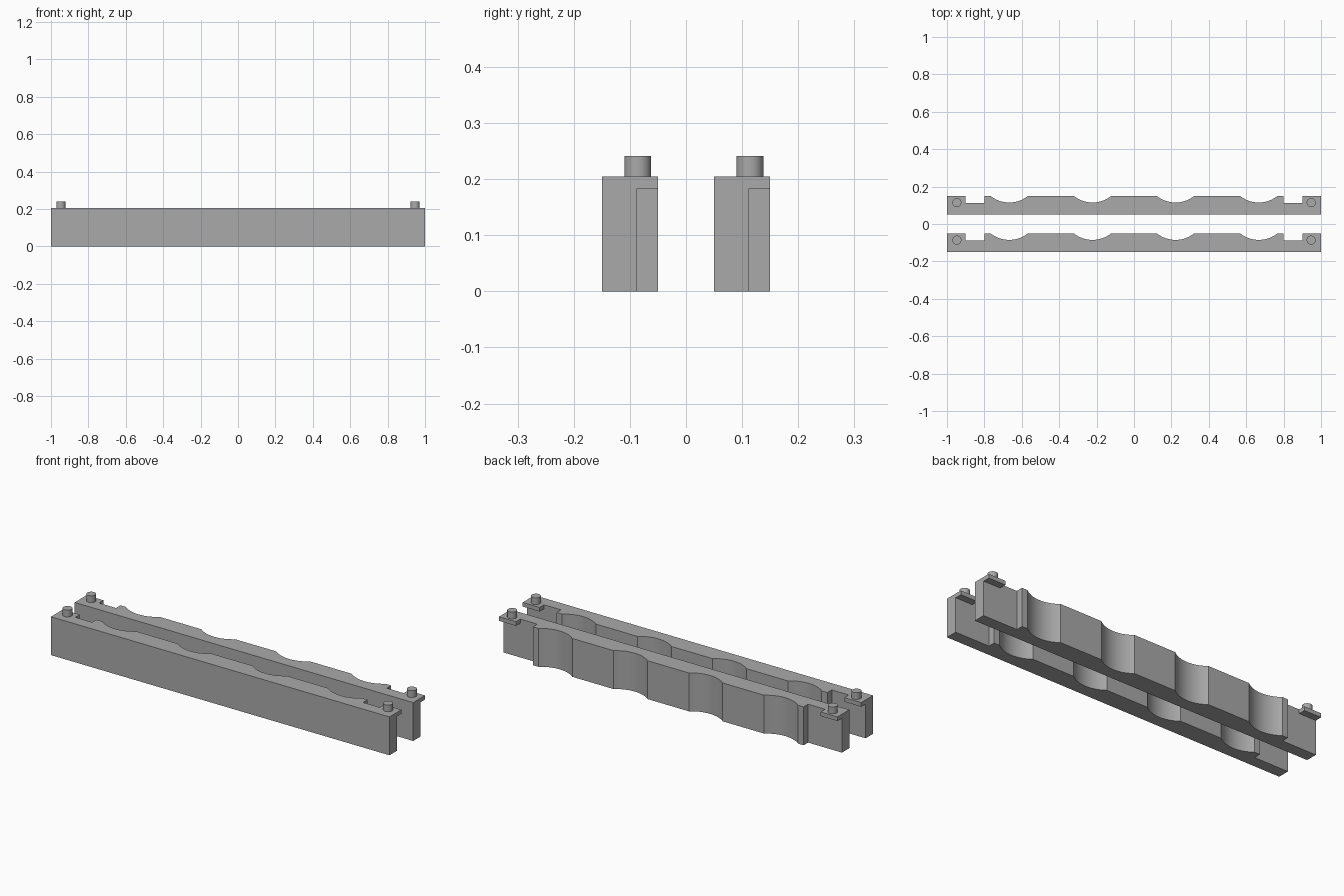
import bpy, bmesh, math
from mathutils import Matrix, Vector

cube = bpy.data.objects.get("Cube")
if cube:
    bpy.data.objects.remove(cube, do_unlink=True)

grey = bpy.data.materials.new("plain grey")
grey.use_nodes = True
grey.diffuse_color = (0.4, 0.4, 0.4, 1)
grey.node_tree.nodes["Principled BSDF"].inputs["Base Color"].default_value = (0.4, 0.4, 0.4, 1)

HEIGHT, TAB_Z = 0.205, 0.183
HALF, FLOOR = 0.05, 0.0125      # half thickness, and recessed face
RADIUS, HALF_WIDTH = 0.16, 0.1  # scallop arc


def add_object(name, bm, location=(0, 0, 0)):
    bmesh.ops.recalc_face_normals(bm, faces=bm.faces)
    mesh = bpy.data.meshes.new(name)
    bm.to_mesh(mesh)
    bm.free()
    mesh.materials.append(grey)
    obj = bpy.data.objects.new(name, mesh)
    obj.location = location
    bpy.context.collection.objects.link(obj)
    return obj


def activate(obj):
    bpy.ops.object.select_all(action='DESELECT')
    obj.select_set(True)
    bpy.context.view_layer.objects.active = obj


def smooth(obj):
    activate(obj)
    bpy.ops.object.shade_smooth_by_angle(angle=math.radians(30))


def box(name, low, high, location):
    low, high = Vector(low), Vector(high)
    bm = bmesh.new()
    bmesh.ops.create_cube(bm, size=1, matrix=Matrix.Translation((low + high) / 2)
                          @ Matrix.Diagonal((*(high - low), 1)))
    return add_object(name, bm, location)


def bar_profile():
    """Plan outline with end slots and four scallops."""
    pts = [(1, -HALF), (1, HALF), (0.9, HALF), (0.9, FLOOR), (0.8, FLOOR), (0.8, HALF)]
    half_angle = math.asin(HALF_WIDTH / RADIUS)
    steps = 20
    for cx in (0.667, 0.222):
        cy = HALF + RADIUS * math.cos(half_angle)
        for i in range(steps + 1):
            a = half_angle * (1 - 2 * i / steps)
            pts.append((cx + RADIUS * math.sin(a), cy - RADIUS * math.cos(a)))
    return pts + [(-x, y) for x, y in reversed(pts)]


def make_bar(name, y):
    # Scalloped bar
    bm = bmesh.new()
    face = bm.faces.new([bm.verts.new((px, py, 0)) for px, py in bar_profile()])
    top = bmesh.ops.extrude_face_region(bm, geom=[face])["geom"]
    bmesh.ops.translate(bm, vec=(0, 0, HEIGHT),
                        verts=[v for v in top if isinstance(v, bmesh.types.BMVert)])
    bar = add_object(name + "_bar", bm, (0, y, 0))

    for side, s in (("left", 1), ("right", -1)):
        # Clear the space beneath the end tab
        xs = sorted((s * 0.85, s * 1.1))
        cutter = box("tab_cutter", (xs[0], FLOOR, -0.1), (xs[1], 0.1, TAB_Z), (0, y, 0))
        cutter.hide_render = True
        mod = bar.modifiers.new("tab_undercut", 'BOOLEAN')
        mod.operation, mod.solver, mod.object = 'DIFFERENCE', 'EXACT', cutter
        activate(bar)
        bpy.ops.object.modifier_apply(modifier=mod.name)
        bpy.data.objects.remove(cutter, do_unlink=True)

        # Locating peg
        bm = bmesh.new()
        bmesh.ops.create_cone(bm, cap_ends=True, segments=32, radius1=0.024,
                              radius2=0.024, depth=0.036)
        smooth(add_object(f"{name}_{side}_peg", bm, (s * 0.947, y + 0.014, HEIGHT + 0.018)))
    smooth(bar)


make_bar("front", -0.1)
make_bar("back", 0.1)
